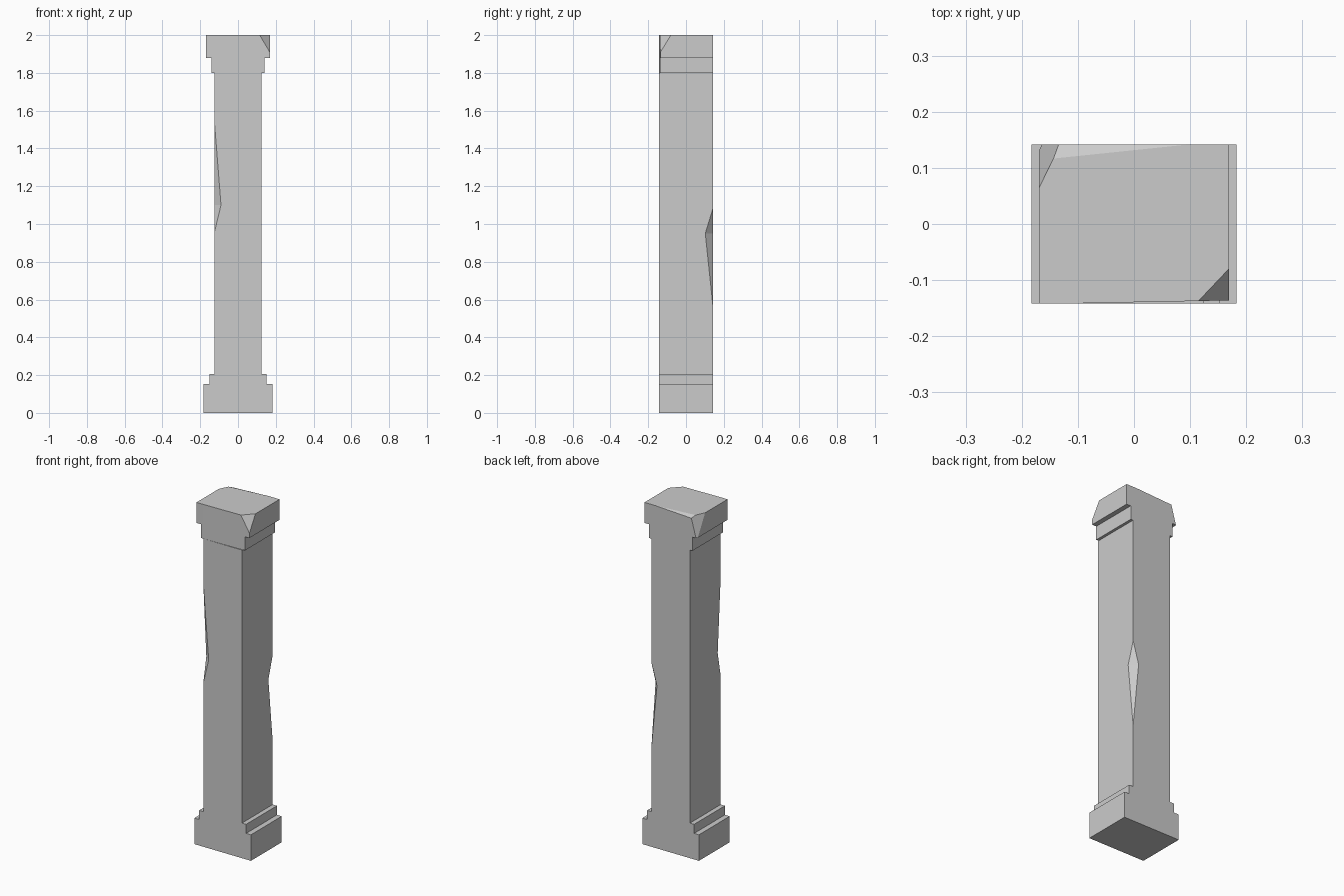
import bpy, bmesh
from mathutils import Vector

if "Cube" in bpy.data.objects:
    bpy.data.objects.remove(bpy.data.objects["Cube"])

D = 0.142  # half depth


def make_object(name, bm):
    bmesh.ops.recalc_face_normals(bm, faces=bm.faces[:])
    mesh = bpy.data.meshes.new(name)
    bm.to_mesh(mesh)
    bm.free()
    obj = bpy.data.objects.new(name, mesh)
    bpy.context.collection.objects.link(obj)
    return obj


# Pillar: stepped base, shaft and cap profile extruded through the depth
right = [(0.183, 0), (0.183, 0.152), (0.152, 0.152), (0.152, 0.205),
         (0.125, 0.205), (0.125, 1.80), (0.141, 1.80), (0.141, 1.88),
         (0.169, 1.88), (0.169, 2.0)]
outline = right + [(-x, z) for x, z in reversed(right)]
bm = bmesh.new()
face = bm.faces.new([bm.verts.new((x, -D, z)) for x, z in outline])
ext = bmesh.ops.extrude_face_region(bm, geom=[face])
bmesh.ops.translate(bm, vec=(0, 2 * D, 0),
                    verts=[v for v in ext["geom"] if isinstance(v, bmesh.types.BMVert)])
pillar = make_object("stone_pillar", bm)


def chip(name, points, pivot_count=0, scale=1.5):
    """Cut the hull of the points, enlarged about a pivot on the broken surface."""
    pts = [Vector(p) for p in points]
    if pivot_count:
        pivot = sum(pts[:pivot_count], Vector()) / pivot_count
        pts = [pivot + (p - pivot) * scale for p in pts]
    bm = bmesh.new()
    bmesh.ops.convex_hull(bm, input=[bm.verts.new(p) for p in pts])
    cutter = make_object(name, bm)
    cutter.hide_render = True
    mod = pillar.modifiers.new(name, 'BOOLEAN')
    mod.operation = 'DIFFERENCE'
    mod.solver = 'EXACT'
    mod.object = cutter
    bpy.context.view_layer.objects.active = pillar
    bpy.ops.object.modifier_apply(modifier=name)
    bpy.data.objects.remove(cutter)


# Cap front, shaved slightly toward the right
chip("cap_front_shave", [(x, y, z) for z in (1.80, 2.1)
                         for x, y in ((-0.13, -D), (0.2, -0.1355), (0.2, -0.2), (-0.13, -0.2))])
# Broken cap corners: front right and back left
chip("front_corner_chip", [(0.115, -0.137, 2), (0.169, -0.08, 2),
                           (0.169, -0.137, 1.907), (0.169, -0.137, 2)], 3)
chip("back_corner_chip", [(-0.169, 0.065, 2), (-0.131, D, 2),
                          (-0.169, D, 1.862), (-0.169, D, 2)], 3)
# Worn back edge of the cap top
chip("back_edge_wear", [(-0.169, 0.114, 2), (0.1, D, 2),
                        (-0.169, D, 1.987), (-0.169, D, 2)], 3)
# Long chips on the shaft edges: front left and back right
chip("left_shaft_chip", [(-0.09, -D, 1.10), (-0.125, -D + 0.028, 1.10),
                         (-0.125, -D, 1.545), (-0.125, -D, 0.955)], 2)
chip("right_shaft_chip", [(0.088, D, 0.95), (0.125, 0.102, 0.95),
                          (0.125, D, 1.08), (0.125, D, 0.57)], 2)
